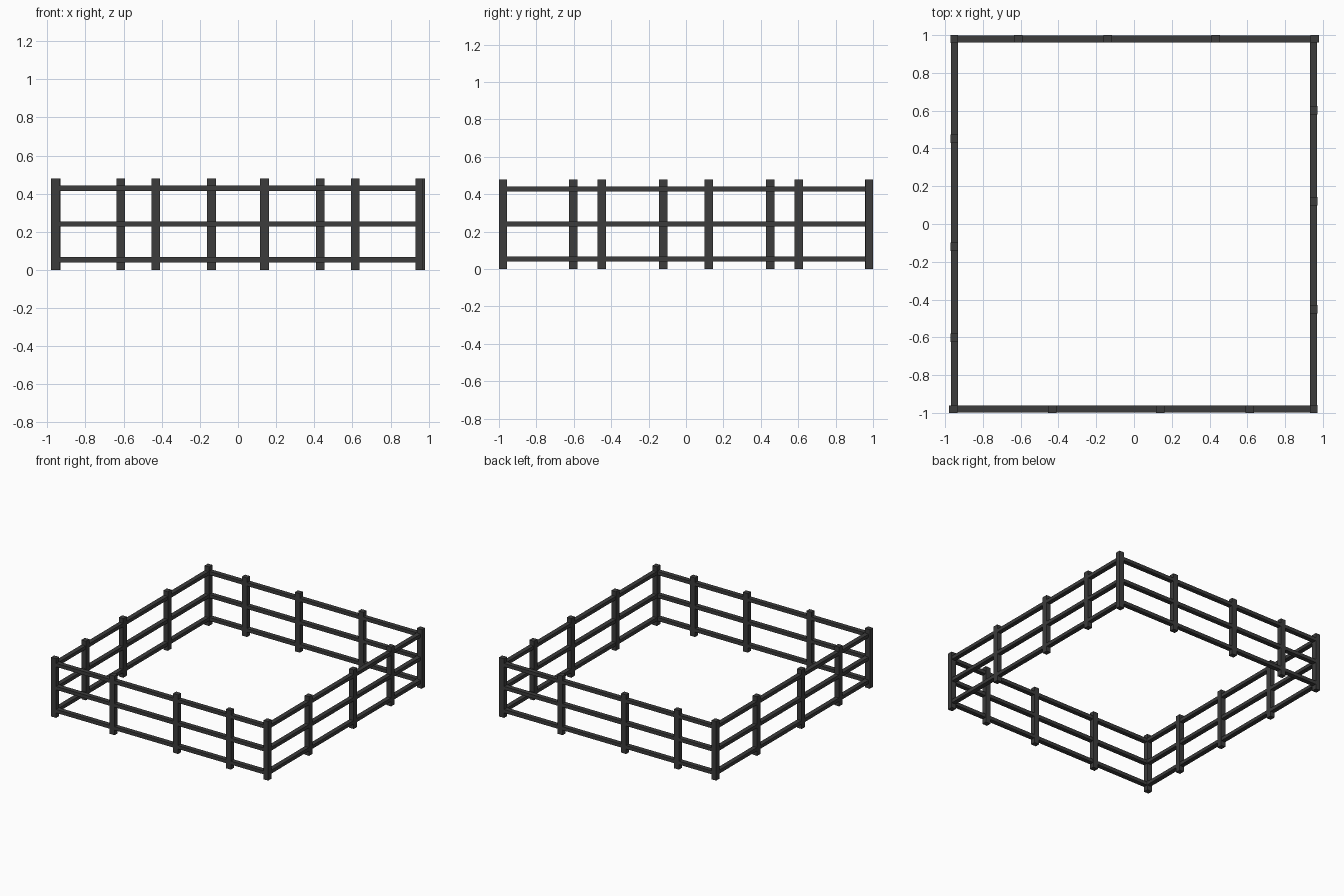
import bpy
from mathutils import Vector

if "Cube" in bpy.data.objects:
    bpy.data.objects.remove(bpy.data.objects["Cube"])

mat = bpy.data.materials.new("dark_iron")
mat.diffuse_color = (0.045, 0.045, 0.045, 1)
mat.use_nodes = True
mat.node_tree.nodes["Principled BSDF"].inputs["Base Color"].default_value = mat.diffuse_color

POST_W, DEPTH, HEIGHT = 0.045, 0.04, 0.48
RAIL_Z = (0.054, 0.241, 0.428)
RAIL_H, RAIL_D = 0.028, 0.037


def box(name, lo, hi):
    lo, hi = Vector(lo), Vector(hi)
    bpy.ops.mesh.primitive_cube_add(size=1, location=(lo + hi) / 2)
    ob = bpy.context.object
    ob.name = name
    ob.scale = hi - lo
    bpy.ops.object.transform_apply(location=False, rotation=False, scale=True)
    ob.data.materials.append(mat)


def half_turn_pair(names, lo, hi):
    # one part plus its copy turned 180 degrees about z
    box(names[0], lo, hi)
    box(names[1], (-hi[0], -hi[1], lo[2]), (-lo[0], -lo[1], hi[2]))


w, d = POST_W / 2, DEPTH / 2

# Corner posts
half_turn_pair(("front_left_corner_post", "back_right_corner_post"),
               (-0.98, -1, 0), (-0.935, -0.96, HEIGHT))
half_turn_pair(("front_right_corner_post", "back_left_corner_post"),
               (0.931, -1, 0), (0.971, -0.957, HEIGHT))

# Intermediate posts, unevenly spaced
for x in (-0.432, 0.139, 0.614):
    half_turn_pair(("front_post", "back_post"),
                   (x - w, -0.98 - d, 0), (x + w, -0.98 + d, HEIGHT))
for y in (-0.451, 0.121, 0.602):
    half_turn_pair(("right_post", "left_post"),
                   (0.951 - d, y - w, 0), (0.951 + d, y + w, HEIGHT))

# Three horizontal rails on every side
r = RAIL_D / 2
for z in RAIL_Z:
    z0, z1 = z - RAIL_H / 2, z + RAIL_H / 2
    half_turn_pair(("front_rail", "back_rail"),
                   (-0.95, -0.98 - r, z0), (0.95, -0.98 + r, z1))
    half_turn_pair(("right_rail", "left_rail"),
                   (0.951 - r, -0.97, z0), (0.951 + r, 0.97, z1))
